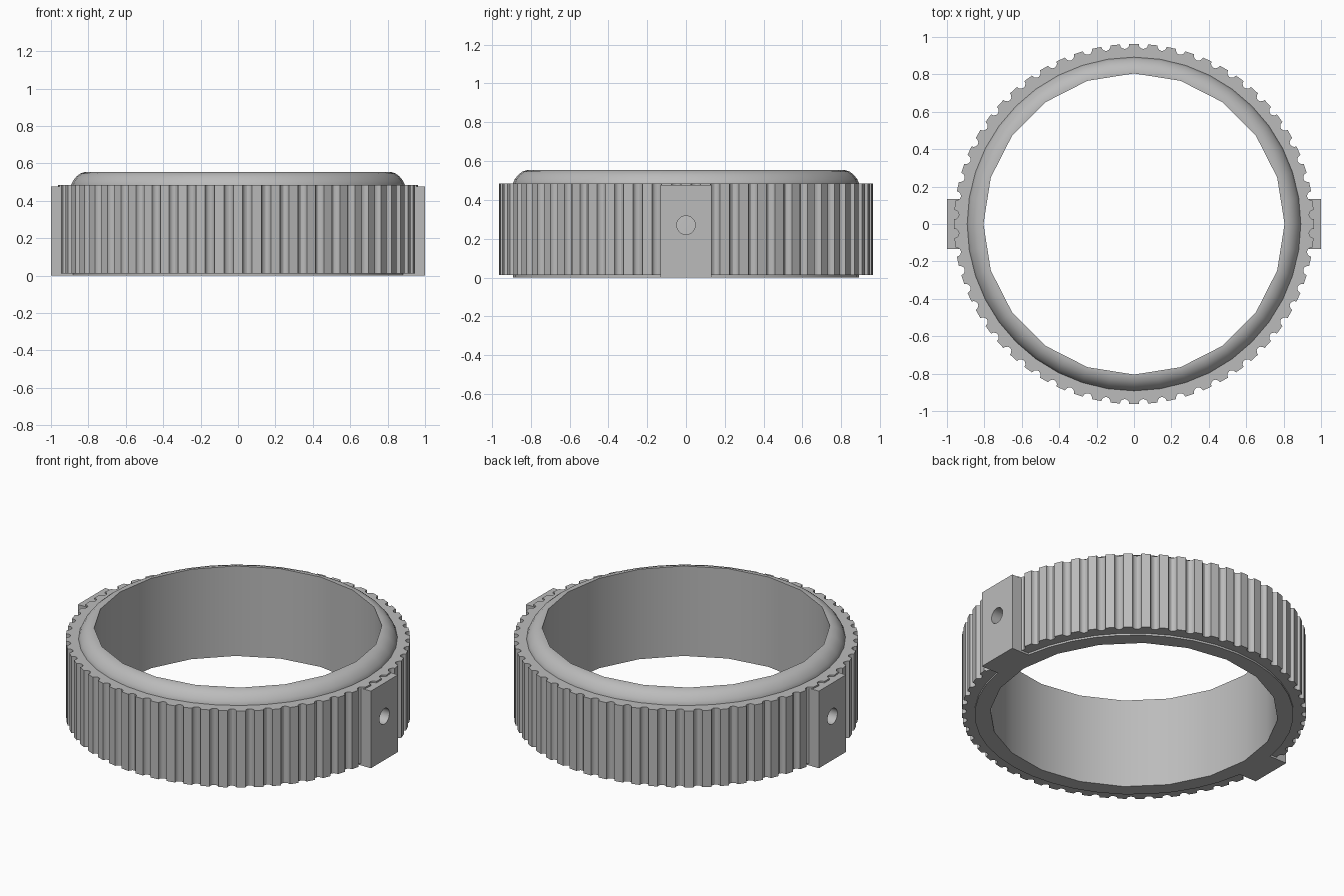
import bpy, bmesh
from math import sin, cos, pi, radians

if "Cube" in bpy.data.objects:
    bpy.data.objects.remove(bpy.data.objects["Cube"])

grey = bpy.data.materials.new("mid_grey")
grey.use_nodes = True
colour = (0.5, 0.5, 0.5, 1)
grey.diffuse_color = colour
grey.node_tree.nodes["Principled BSDF"].inputs["Base Color"].default_value = colour


def finish(name, bm, smooth=True):
    bmesh.ops.recalc_face_normals(bm, faces=bm.faces)
    mesh = bpy.data.meshes.new(name)
    bm.to_mesh(mesh)
    bm.free()
    mesh.materials.append(grey)
    obj = bpy.data.objects.new(name, mesh)
    bpy.context.collection.objects.link(obj)
    if smooth:
        activate(obj)
        bpy.ops.object.shade_smooth_by_angle(angle=radians(30))
    return obj


def activate(obj):
    bpy.ops.object.select_all(action='DESELECT')
    obj.select_set(True)
    bpy.context.view_layer.objects.active = obj


def closed_ring(rows):
    """Bridge successive loops of points, and the last back to the first."""
    bm = bmesh.new()
    loops = [[bm.verts.new(p) for p in row] for row in rows]
    n = len(loops[0])
    for a, b in zip(loops, loops[1:] + loops[:1]):
        for i in range(n):
            j = (i + 1) % n
            bm.faces.new((a[i], a[j], b[j], b[i]))
    return bm


def circle(radius, z, sides):
    return [(radius * sin(2 * pi * i / sides), radius * cos(2 * pi * i / sides), z)
            for i in range(sides)]


# Inner body: rounded top lip outside, coarse 20-sided bore inside
SIDES = 40
TOP = 0.555
BORE = 0.805


def bore_loop(z):
    loop = circle(BORE, z, SIDES)
    flat = cos(2 * pi / SIDES)
    return [(x * flat, y * flat, z) if i % 2 else (x, y, z)
            for i, (x, y, z) in enumerate(loop)]


lip = [(0.892, 0), (0.892, 0.485), (0.882, 0.507), (0.865, 0.529),
       (0.843, 0.546), (0.815, TOP)]
rows = [circle(r, z, SIDES) for r, z in lip] + [bore_loop(TOP), bore_loop(0)]
finish("inner_body", closed_ring(rows))

# Grip band: teeth separated by half-round grooves
TEETH, ARC = 60, 6
RADIUS, DEPTH = 0.963, 0.026
pitch = 2 * pi / TEETH
outline, inside = [], []
for k in range(TEETH):
    for s in range(ARC + 1):
        t = pi * s / ARC
        a = (k + 0.5) * pitch - 0.25 * pitch * cos(t)
        r = RADIUS - DEPTH * sin(t)
        outline.append((r * sin(a), r * cos(a)))
        inside.append((0.88 * sin(a), 0.88 * cos(a)))
LOW, HIGH = 0.012, 0.485
rows = [[(x, y, z) for x, y in ring] for ring, z in
        ((outline, LOW), (outline, HIGH), (inside, HIGH), (inside, LOW))]
grip = finish("grip_band", closed_ring(rows))


# Side lugs
def lug(name, side):
    bm = bmesh.new()
    bmesh.ops.create_cube(bm, size=1)
    for v in bm.verts:
        v.co.x = side * (0.94 + 0.12 * v.co.x)
        v.co.y *= 0.265
        v.co.z = 0.238 + 0.476 * v.co.z
    return finish(name, bm, smooth=False)


lugs = [lug("left_lug", 1), lug("right_lug", -1)]


# Blind pin holes through the lugs and the band
def drill(target, side):
    bm = bmesh.new()
    bmesh.ops.create_cone(bm, cap_ends=True, segments=24, radius1=0.048,
                          radius2=0.048, depth=0.3)
    for v in bm.verts:
        x, y, z = v.co
        v.co = (side * (1.03 + z), y, 0.27 + x)
    cutter = finish("hole_cutter", bm, smooth=False)
    cutter.hide_render = True
    mod = target.modifiers.new("pin_hole", 'BOOLEAN')
    mod.operation = 'DIFFERENCE'
    mod.solver = 'EXACT'
    mod.object = cutter
    activate(target)
    bpy.ops.object.modifier_apply(modifier=mod.name)
    bpy.data.objects.remove(cutter)


for obj, side in zip(lugs, (1, -1)):
    drill(obj, side)
    drill(grip, side)
    activate(obj)
    bpy.ops.object.shade_smooth_by_angle(angle=radians(30))
